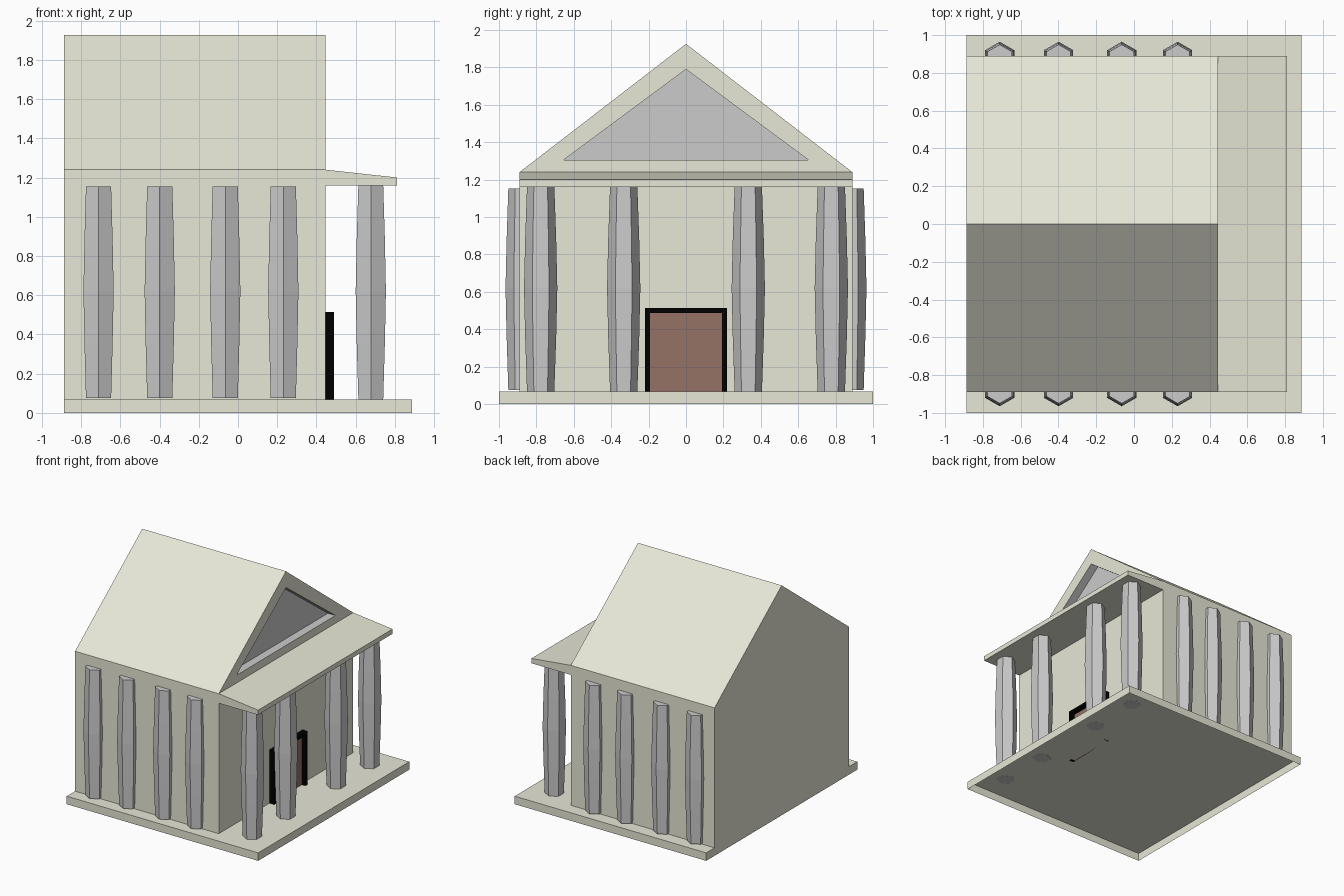
import bpy, bmesh, math

if "Cube" in bpy.data.objects:
    bpy.data.objects.remove(bpy.data.objects["Cube"])


def material(name, rgb):
    m = bpy.data.materials.new(name)
    m.diffuse_color = (*rgb, 1)
    m.use_nodes = True
    m.node_tree.nodes["Principled BSDF"].inputs["Base Color"].default_value = m.diffuse_color
    return m


STONE = material("cream_stone", (0.80, 0.80, 0.68))
BLACK = material("black_frame", (0.0, 0.0, 0.0))
BROWN = material("brown_door", (0.30, 0.17, 0.13))
GREY = material("grey_stone", (0.6, 0.6, 0.6))


def finish(bm, name, *mats):
    me = bpy.data.meshes.new(name)
    bm.to_mesh(me)
    bm.free()
    for m in mats:
        me.materials.append(m)
    ob = bpy.data.objects.new(name, me)
    bpy.context.collection.objects.link(ob)
    return ob


def prism(points, axis, lo, hi):
    """Extrude a 2D outline along x (y, z points), y (x, z points) or z (x, y points)."""
    bm = bmesh.new()
    place = {'x': lambda p, d: (d, *p), 'y': lambda p, d: (p[0], d, p[1]),
             'z': lambda p, d: (*p, d)}[axis]
    a = [bm.verts.new(place(p, lo)) for p in points]
    b = [bm.verts.new(place(p, hi)) for p in points]
    bm.faces.new(a)
    bm.faces.new(b)
    n = len(points)
    for i in range(n):
        j = (i + 1) % n
        bm.faces.new((a[i], a[j], b[j], b[i]))
    bmesh.ops.recalc_face_normals(bm, faces=bm.faces)
    return bm, b


def open_side(bm, axis, value):
    """Remove the face lying in the plane axis = value."""
    hidden = [f for f in bm.faces if all(abs(v.co[axis] - value) < 1e-5 for v in f.verts)]
    bmesh.ops.delete(bm, geom=hidden, context='FACES_ONLY')


BACK, END, SLAB, WALL = -0.8875, 0.8875, 0.067, 0.89
EAVE, RIDGE, FRONT = 1.24, 1.926, 0.445

# Base slab, hollow underneath
bm, _ = prism([(BACK, -1), (END, -1), (END, 1), (BACK, 1)], 'z', 0, SLAB)
open_side(bm, 2, 0)
finish(bm, "base_slab", STONE)

# Gabled hall with a recessed triangular pediment, open to the slab below
bm, ring = prism([(-WALL, SLAB), (WALL, SLAB), (WALL, EAVE), (0, RIDGE), (-WALL, EAVE)],
                 'x', BACK, FRONT)
bmesh.ops.connect_verts(bm, verts=[ring[2], ring[4]])
gable = next(f for f in bm.faces if len(f.verts) == 3)
bmesh.ops.inset_individual(bm, faces=[gable], thickness=0.03)
top = max(v.co.z for v in gable.verts)
for v in gable.verts:
    apex = v.co.z > top - 1e-4
    v.co.y = 0 if apex else math.copysign(0.655, v.co.y)
    v.co.z = 1.79 if apex else 1.305
old = set(bm.faces)
back = bmesh.ops.extrude_face_region(bm, geom=[gable])["geom"]
bmesh.ops.translate(bm, vec=(-0.07, 0, 0),
                    verts=[g for g in back if isinstance(g, bmesh.types.BMVert)])
if gable.is_valid:
    bm.faces.remove(gable)
for f in bm.faces:
    if f not in old:
        f.material_index = 1
bmesh.ops.recalc_face_normals(bm, faces=bm.faces)
open_side(bm, 2, SLAB)
finish(bm, "hall", STONE, GREY)

# Sloping porch roof
bm, _ = prism([(FRONT, 1.16), (0.81, 1.16), (0.81, 1.20), (FRONT, EAVE)], 'y', -WALL, WALL)
open_side(bm, 0, FRONT)
finish(bm, "porch_roof", STONE)

# Door and its frame
bm, _ = prism([(-0.22, SLAB), (-0.22, 0.515), (0.22, 0.515), (0.22, SLAB),
               (0.193, SLAB), (0.193, 0.487), (-0.193, 0.487), (-0.193, SLAB)],
              'x', FRONT, 0.49)
finish(bm, "door_frame", BLACK)
bm, _ = prism([(-0.193, SLAB), (0.193, SLAB), (0.193, 0.487), (-0.193, 0.487)],
              'x', FRONT, FRONT + 0.012)
finish(bm, "door", BROWN)


def column(name, x, y, profile):
    """Swelling six-sided column from (radius, z) rings."""
    bm = bmesh.new()
    rings = [[bm.verts.new((x + r * math.sin(k * math.pi / 3),
                            y + r * math.cos(k * math.pi / 3), z)) for k in range(6)]
             for r, z in profile]
    for lo, hi in zip(rings, rings[1:]):
        for k in range(6):
            j = (k + 1) % 6
            bm.faces.new((lo[k], lo[j], hi[j], hi[k]))
    bm.faces.new(rings[0])
    bm.faces.new(rings[-1])
    bmesh.ops.recalc_face_normals(bm, faces=bm.faces)
    finish(bm, name, GREY)


SHAFT = [(0.083, 0.36), (0.089, 0.62), (0.083, 0.88)]
PORCH = [(0.073, SLAB - 0.001)] + SHAFT + [(0.073, 1.165)]
SIDE = [(0.074, 0.075)] + SHAFT + [(0.074, 1.153)]

# Porch columns and columns half sunk in the side walls
for s in (-1, 1):
    for y in (0.333, 0.777):
        column("porch_column", 0.677, s * y, PORCH)
    for x in (-0.711, -0.399, -0.065, 0.231):
        column("side_column", x, s * 0.876, SIDE)
